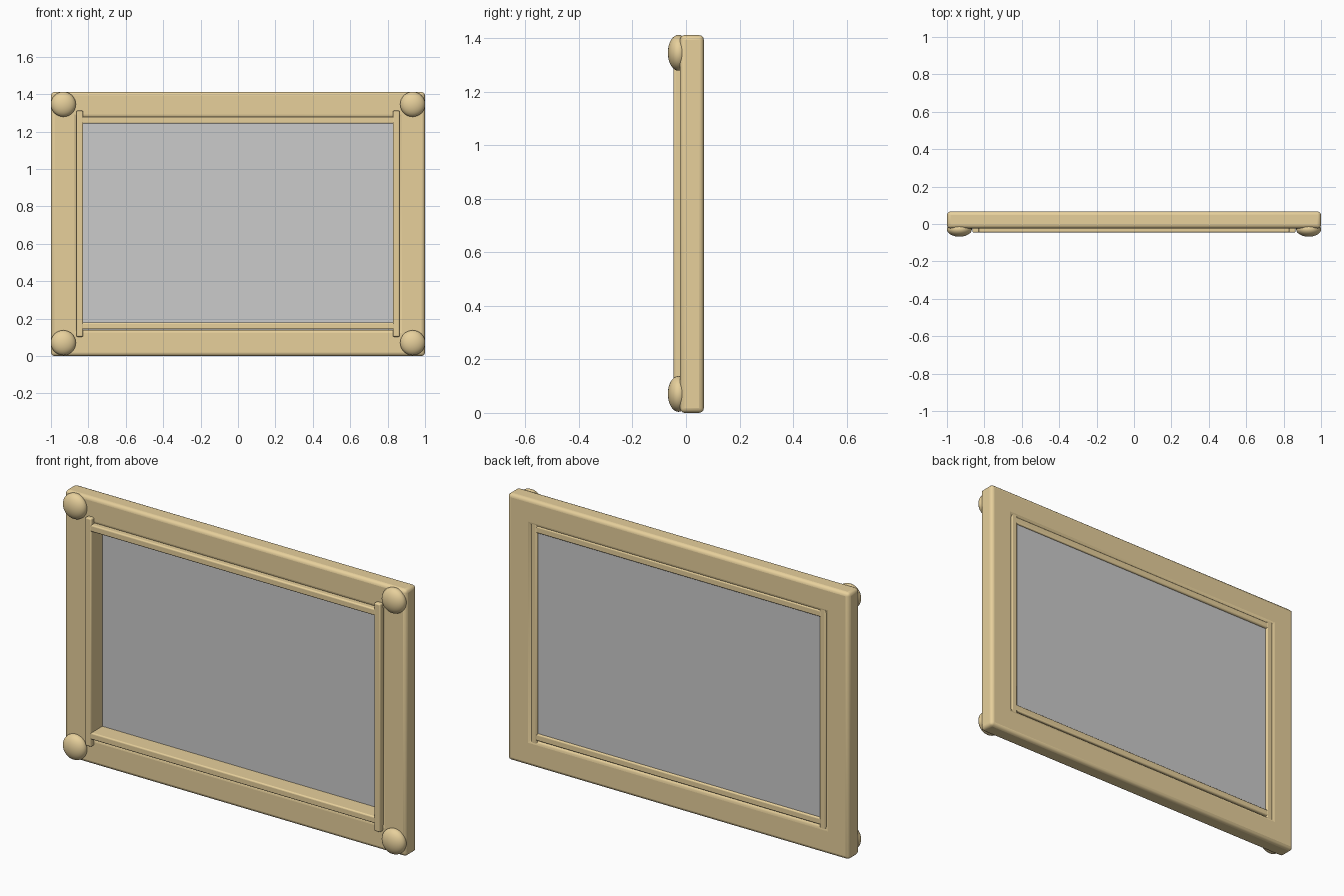
import bpy, bmesh

if "Cube" in bpy.data.objects:
    bpy.data.objects.remove(bpy.data.objects["Cube"])

wood = bpy.data.materials.new("wood")
wood.diffuse_color = (0.8, 0.63, 0.33, 1)
wood.use_nodes = True
wood.node_tree.nodes["Principled BSDF"].inputs["Base Color"].default_value = wood.diffuse_color


def finish(name, bm, bevel=0, mat=wood):
    bmesh.ops.recalc_face_normals(bm, faces=bm.faces)
    me = bpy.data.meshes.new(name)
    bm.to_mesh(me)
    bm.free()
    ob = bpy.data.objects.new(name, me)
    bpy.context.collection.objects.link(ob)
    if mat:
        me.materials.append(mat)
    if bevel:
        m = ob.modifiers.new("bevel", 'BEVEL')
        m.width, m.segments = bevel, 3
        m.limit_method = 'ANGLE'
    bpy.context.view_layer.objects.active = ob
    ob.select_set(True)
    bpy.ops.object.shade_smooth_by_angle()
    ob.select_set(False)
    return ob


def box(name, x, y, z, bevel=0, mat=wood):
    bm = bmesh.new()
    bmesh.ops.create_cube(bm, size=1)
    for v in bm.verts:
        v.co = [(r[0] + r[1]) / 2 + c * (r[1] - r[0]) for r, c in zip((x, y, z), v.co)]
    return finish(name, bm, bevel, mat)


# Outer frame: one rectangular ring with rounded edges
H = 1.412
bm = bmesh.new()
loops = []
for hx, z0, z1, y in ((1, 0, H, -0.023), (1, 0, H, 0.067),
                      (0.86, 0.14, 1.275, 0.067), (0.86, 0.14, 1.275, -0.023)):
    loops.append([bm.verts.new((x, y, z)) for x, z in
                  ((-hx, z0), (hx, z0), (hx, z1), (-hx, z1))])
for i in range(4):
    a, b = loops[i], loops[(i + 1) % 4]
    for j in range(4):
        k = (j + 1) % 4
        bm.faces.new((a[j], a[k], b[k], b[j]))
finish("outer_frame", bm, 0.018)

# Inner beading: upright strips overlap the rails, level strips sit between
for side, s in (("left", -1), ("right", 1)):
    box("upright_bead_" + side, sorted((s * 0.828, s * 0.864)), (-0.046, 0.065),
        (0.103, 1.312), 0.007)
for side, z in (("bottom", (0.143, 0.179)), ("top", (1.243, 1.279))):
    box("level_bead_" + side, (-0.84, 0.84), (-0.045, 0.064), z, 0.007)

# Grey panel, set near the back
box("panel", (-0.84, 0.84), (0.048, 0.054), (0.16, 1.26), 0, None)

# Flattened corner knobs
for x in (-0.934, 0.934):
    for z in (0.071, 1.346):
        bm = bmesh.new()
        bmesh.ops.create_uvsphere(bm, u_segments=32, v_segments=16, radius=1)
        for v in bm.verts:
            v.co = (x + v.co.x * 0.067, -0.028 + v.co.z * 0.04, z + v.co.y * 0.067)
        finish("corner_knob", bm)
